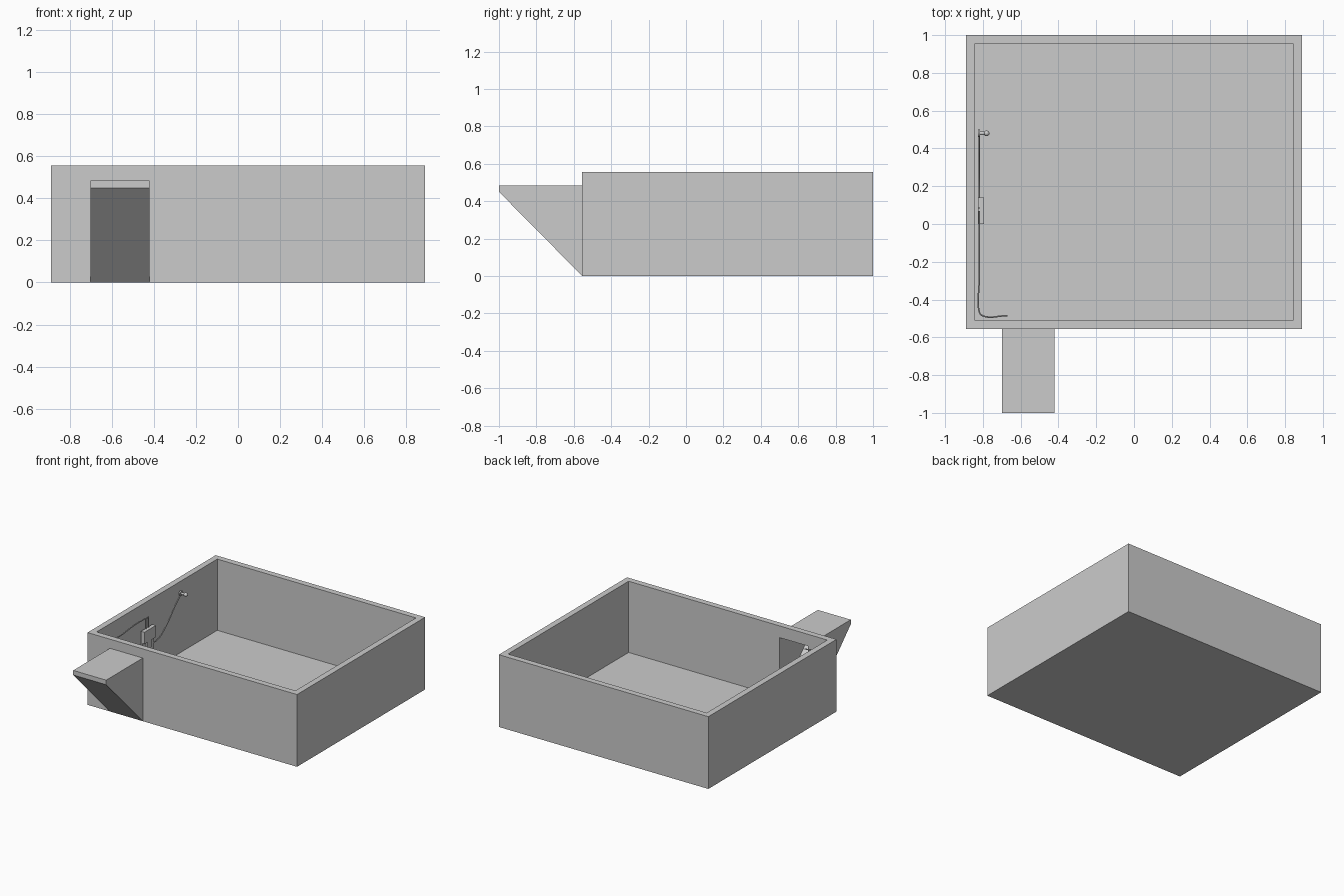
import bpy, bmesh
from mathutils import Vector

if "Cube" in bpy.data.objects:
    bpy.data.objects.remove(bpy.data.objects["Cube"])


def finish(name, bm):
    bmesh.ops.recalc_face_normals(bm, faces=bm.faces)
    me = bpy.data.meshes.new(name)
    bm.to_mesh(me)
    bm.free()
    ob = bpy.data.objects.new(name, me)
    bpy.context.collection.objects.link(ob)
    return ob


def prism(name, profile, x0, x1):
    """Extrude a (y, z) profile along x."""
    bm = bmesh.new()
    face = bm.faces.new([bm.verts.new((x0, y, z)) for y, z in profile])
    new = bmesh.ops.extrude_face_region(bm, geom=[face])["geom"]
    bmesh.ops.translate(bm, vec=(x1 - x0, 0, 0),
                        verts=[v for v in new if isinstance(v, bmesh.types.BMVert)])
    return finish(name, bm)


def box(name, x0, x1, y0, y1, z0, z1):
    return prism(name, [(y0, z0), (y1, z0), (y1, z1), (y0, z1)], x0, x1)


def cable(name, pts, r=0.004):
    cu = bpy.data.curves.new(name, 'CURVE')
    cu.dimensions = '3D'
    cu.bevel_depth = r
    cu.bevel_resolution = 1
    cu.resolution_u = 6
    cu.use_fill_caps = True
    sp = cu.splines.new('BEZIER')
    sp.bezier_points.add(len(pts) - 1)
    for b, p in zip(sp.bezier_points, pts):
        b.co = p
        b.handle_left_type = b.handle_right_type = 'AUTO'
    ob = bpy.data.objects.new(name, cu)
    bpy.context.collection.objects.link(ob)


def cylinder_x(name, x0, x1, y, z, r, n=12):
    bpy.ops.mesh.primitive_cylinder_add(vertices=n, radius=r, depth=x1 - x0,
                                        location=((x0 + x1) / 2, y, z),
                                        rotation=(0, 1.570796, 0))
    bpy.context.object.name = name
    bpy.ops.object.shade_smooth_by_angle()


def cut(ob, cutter):
    mod = ob.modifiers.new("opening", 'BOOLEAN')
    mod.operation = 'DIFFERENCE'
    mod.solver = 'EXACT'
    mod.object = cutter


# Open-topped room: inset the top and sink it to leave walls and a thin floor
room = box("room", -0.89, 0.89, -0.555, 1.0, 0, 0.555)
bm = bmesh.new()
bm.from_mesh(room.data)
top = max(bm.faces, key=lambda f: f.calc_center_median().z)
bmesh.ops.inset_region(bm, faces=[top], thickness=0.065)
new = bmesh.ops.extrude_face_region(bm, geom=[top])["geom"]
bmesh.ops.translate(bm, vec=(0, 0, -0.547),
                    verts=[v for v in new if isinstance(v, bmesh.types.BMVert)])
if top.is_valid:
    bmesh.ops.delete(bm, geom=[top], context='FACES_ONLY')
bmesh.ops.recalc_face_normals(bm, faces=bm.faces)
bm.to_mesh(room.data)
bm.free()

# Sloping entrance shaft, hollow and open into the room
shaft = prism("entrance_shaft", [(-0.555, 0), (-0.555, 0.485), (-1, 0.485), (-1, 0.45)],
              -0.70, -0.42)
cutter = prism("opening_cutter", [(-0.47, 0.0081), (-0.535, 0.0081), (-0.987, 0.465),
                                  (-0.47, 0.465)], -0.68, -0.44)
cutter.hide_render = True
cutter.hide_set(True)
cut(room, cutter)
cut(shaft, cutter)

# Electrical box on the left wall
W = -0.825
box("fuse_box_upper", W, -0.795, 0.0, 0.14, 0.28, 0.37)
box("fuse_box_back_plate", W, -0.812, 0.0, 0.14, 0.19, 0.28)
box("fuse_box_lower", W, -0.80, 0.045, 0.095, 0.22, 0.28)

# Conduits rising from the box
for i, y in enumerate((0.055, 0.085)):
    cable(f"conduit_{i + 1}", [(W + 0.006, y, 0.36), (W + 0.006, y, 0.45)])

# Cable running forward to the corner and on to the opening
cable("front_cable", [(W + 0.006, 0.07, 0.45), (W + 0.006, -0.07, 0.453),
                      (W + 0.006, -0.28, 0.435), (W + 0.006, -0.465, 0.45),
                      (W + 0.02, -0.484, 0.45), (-0.67, -0.485, 0.45)])

# Cable sweeping up to the wall lamp
cable("lamp_cable", [(W + 0.006, 0.13, 0.23), (W + 0.006, 0.20, 0.235),
                     (W + 0.006, 0.295, 0.295), (W + 0.006, 0.417, 0.42),
                     (W + 0.006, 0.48, 0.475)])

# Wall lamp
cylinder_x("lamp_base", W, W + 0.01, 0.48, 0.48, 0.02)
cylinder_x("lamp_socket", W + 0.01, W + 0.04, 0.48, 0.48, 0.009)
bpy.ops.mesh.primitive_uv_sphere_add(segments=12, ring_count=8, radius=0.015,
                                     location=(-0.78, 0.48, 0.48))
bpy.context.object.name = "lamp_bulb"
bpy.ops.object.shade_smooth_by_angle()
